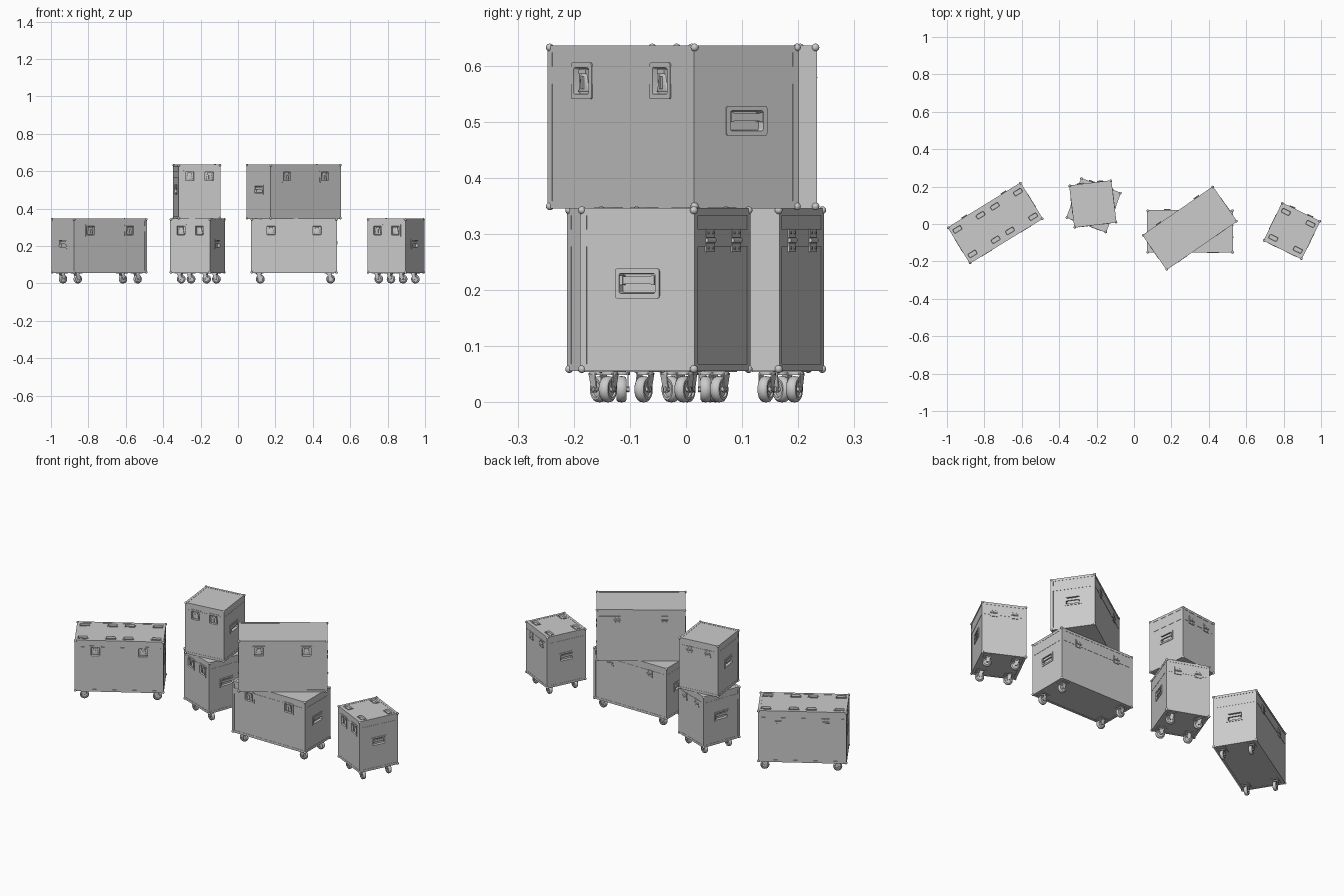
import bpy, bmesh
from math import pi, cos, sin, radians
from mathutils import Matrix, Vector

if "Cube" in bpy.data.objects:
    bpy.data.objects.remove(bpy.data.objects["Cube"])

T = Matrix.Translation
def R(a, axis): return Matrix.Rotation(a, 4, axis)

HEIGHT = 0.288          # case body height
LIFT = 0.057            # floor to body on wheeled cases


def box(bm, M, c, s):
    bmesh.ops.create_cube(bm, size=1, matrix=M @ T(c) @ Matrix.Diagonal((*s, 1)))


def rod(bm, M, c, r, length, axis, n=12):
    rot = {'X': R(pi / 2, 'Y'), 'Y': R(pi / 2, 'X'), 'Z': Matrix()}[axis]
    bmesh.ops.create_cone(bm, cap_ends=True, segments=n, radius1=r, radius2=r,
                          depth=length, matrix=M @ T(c) @ rot)


def skin(bm, M, loops, cap_start=False):
    rings = [[bm.verts.new(M @ Vector(p)) for p in lp] for lp in loops]
    n = len(rings[0])
    for a, b in zip(rings, rings[1:]):
        for i in range(n):
            j = (i + 1) % n
            bm.faces.new((a[i], a[j], b[j], b[i]))
    bm.faces.new(rings[-1])
    if cap_start:
        bm.faces.new(rings[0][::-1])


def rounded(w, h, r, y):
    pts = []
    for k, (sx, sz) in enumerate(((1, 1), (-1, 1), (-1, -1), (1, -1))):
        for i in range(4):
            a = k * pi / 2 + i * pi / 6
            pts.append((sx * (w / 2 - r) + r * cos(a), y, sz * (h / 2 - r) + r * sin(a)))
    return pts


def dish(bm, cut, M, w, h, rim, r, depth):
    """Raised flange with a recess; also adds the matching hole to the cutter."""
    skin(bm, M, [rounded(w, h, r, 0.001), rounded(w, h, r, -0.0025),
                 rounded(w - rim, h - rim, r * .8, -0.0025),
                 rounded(w - rim - .003, h - rim - .003, r * .7, depth)])
    box(cut, M, (0, 0, 0), (w - rim * .6, 2 * depth + .002, h - rim * .6))


def finish(bm, name, M, smooth=False):
    me = bpy.data.meshes.new(name)
    bm.to_mesh(me)
    bm.free()
    ob = bpy.data.objects.new(name, me)
    bpy.context.collection.objects.link(ob)
    ob.matrix_world = M
    bpy.ops.object.select_all(action='DESELECT')
    ob.select_set(True)
    bpy.context.view_layer.objects.active = ob
    if smooth:
        bpy.ops.object.shade_smooth_by_angle(angle=radians(40))
    return ob


def caster(bm, x, y):
    M = T((x, y, -LIFT))
    box(bm, M, (0, 0, LIFT - .001), (.05, .04, .004))           # mounting plate
    rod(bm, M, (0, 0, LIFT - .005), .015, .007, 'Z', 20)        # swivel
    W = M @ T((.007, 0, .0235))
    prof = [(.006, .004), (.006, .013), (.009, .0145), (.009, .019), (.006, .0225), (0, .0235)]
    prof += [(-a, r) for a, r in prof[-2::-1]]
    skin(bm, W, [[(r * cos(i * pi / 12), a, r * sin(i * pi / 12)) for i in range(24)]
                 for a, r in prof], True)
    for s in (-1, 1):                                           # fork cheeks and axle
        F = [(-.006, -.006), (.006, -.006), (.007, .004), (.003, .027), (-.018, .027)]
        skin(bm, W, [[(px, s * .0115 + d, pz) for px, pz in F] for d in (.001, -.001)], True)
    rod(bm, W, (0, 0, 0), .0045, .028, 'Y')
    box(bm, W, (-.007, 0, .0275), (.023, .025, .003))


def build_case(name, pos, angle, length, wheels, cups):
    L, W, H = length / 2, .1125, HEIGHT
    world = T(pos) @ R(radians(angle), 'Z')
    small = length < .3
    u = .053 if small else .123           # latch and hinge spacing
    front, back = T((0, -W, 0)), R(pi, 'Z') @ T((0, -W, 0))
    ends = [R(s * pi / 2, 'Z') @ T((0, -L, 0)) for s in (1, -1)]
    I = Matrix()
    cut = bmesh.new()

    # Butterfly latches in recessed dishes
    bm = bmesh.new()
    for s in (-1, 1):
        M = front @ T((s * u, 0, .226))
        dish(bm, cut, M, .064, .065, .018, .004, .009)
        trap = [(-.017, -.02), (.017, -.02), (.009, .014), (-.009, .014)]
        skin(bm, M, [[(x * k, y, z * k) for x, z in trap]
                     for k, y in ((1, .01), (1, .004), (.8, .002))], True)
        box(bm, M, (0, .001, -.003), (.005, .006, .022))
        box(bm, M, (0, .004, .016), (.022, .009, .008))
    finish(bm, name + "_latches", world, True)

    # Recessed grips on both ends
    bm = bmesh.new()
    for E in ends:
        M = E @ T((0, 0, .155))
        dish(bm, cut, M, .088, .053, .017, .004, .011)
        box(bm, M, (0, .001, .006), (.060, .006, .013))
        for s in (-1, 1):
            box(bm, M, (s * .031, .003, .006), (.006, .012, .017))
    finish(bm, name + "_handles", world, True)

    # Wheel cups on the lid
    if cups:
        bm = bmesh.new()
        for x in ((-.073, .073) if small else (-.19, -.045, .045, .19)):
            for y in (-.077, .077):
                dish(bm, cut, T((x, y, H)) @ R(-pi / 2, 'X'), .058, .034, .010, .007, .007)
        finish(bm, name + "_wheel_cups", world, True)

    # Panel body with holes for the dishes
    bm = bmesh.new()
    box(bm, I, (0, 0, H / 2), (2 * L, 2 * W, H))
    body = finish(bm, name + "_body", world)
    cutter = finish(cut, name + "_cutter", world)
    cutter.hide_render = True
    bpy.context.view_layer.objects.active = body
    mod = body.modifiers.new("recesses", 'BOOLEAN')
    mod.operation, mod.solver, mod.object = 'DIFFERENCE', 'EXACT', cutter
    bpy.ops.object.modifier_apply(modifier=mod.name)
    bpy.data.objects.remove(cutter)

    # Edge angles and lid band
    bm = bmesh.new()
    t, p = .013, .0012
    o = t / 2 - p
    for a in (-1, 1):
        for b in (-1, 1):
            zb = H / 2 + b * (H / 2 - o)
            box(bm, I, (0, a * (W - o), zb), (2 * L, t, t))
            box(bm, I, (a * (L - o), 0, zb), (t, 2 * W, t))
            box(bm, I, (a * (L - o), b * (W - o), H / 2), (t, t, H))
    zs, hs = .236, .031
    xs = [-L, -u - .03, -u + .03, u - .03, u + .03, L]
    for x0, x1 in zip(xs[::2], xs[1::2]):
        box(bm, front, ((x0 + x1) / 2, 0, zs), (x1 - x0, 2 * p, hs))
    box(bm, back, (0, 0, zs), (2 * L, 2 * p, hs))
    for E in ends:
        box(bm, E, (0, 0, zs), (2 * W, 2 * p, hs))
    finish(bm, name + "_edge_trim", world)

    # Ball corners
    bm = bmesh.new()
    for x in (-1, 1):
        for y in (-1, 1):
            for z in (.0025, H - .0025):
                bmesh.ops.create_uvsphere(bm, u_segments=16, v_segments=10, radius=.007,
                                          matrix=T((x * (L - .0015), y * (W - .0015), z)))
    finish(bm, name + "_ball_corners", world, True)

    # Back hinges
    bm = bmesh.new()
    for s in (-1, 1):
        M = back @ T((s * u, 0, .232))
        for k in (-1, 1):
            box(bm, M, (0, -.001, k * .0125), (.034, .005, .016))
            for d in (-1, 1):
                rod(bm, M, (d * .009, -.0035, k * .0135), .0025, .003, 'Y', 10)
        rod(bm, M, (0, -.003, 0), .004, .034, 'X')
    finish(bm, name + "_hinges", world, True)

    # Swivel casters
    if wheels:
        bm = bmesh.new()
        for x in (-L + .04, L - .04):
            for y in (-.075, .075):
                caster(bm, x, y)
        finish(bm, name + "_casters", world, True)


LONG, CUBE = .456, .225
UP = LIFT + HEIGHT + .002
build_case("left_long_case", (-.742, .005, LIFT), 31.6, LONG, True, True)
build_case("lower_cube_case", (-.216, .1, LIFT), -20.5, CUBE, True, False)
build_case("upper_cube_case", (-.22, .107, UP), 7, CUBE, False, False)
build_case("lower_long_case", (.3, -.04, LIFT), 0, LONG, True, False)
build_case("upper_long_case", (.298, -.0225, UP), 34.7, LONG, False, False)
build_case("right_cube_case", (.844, -.037, LIFT), -26, CUBE, True, True)
